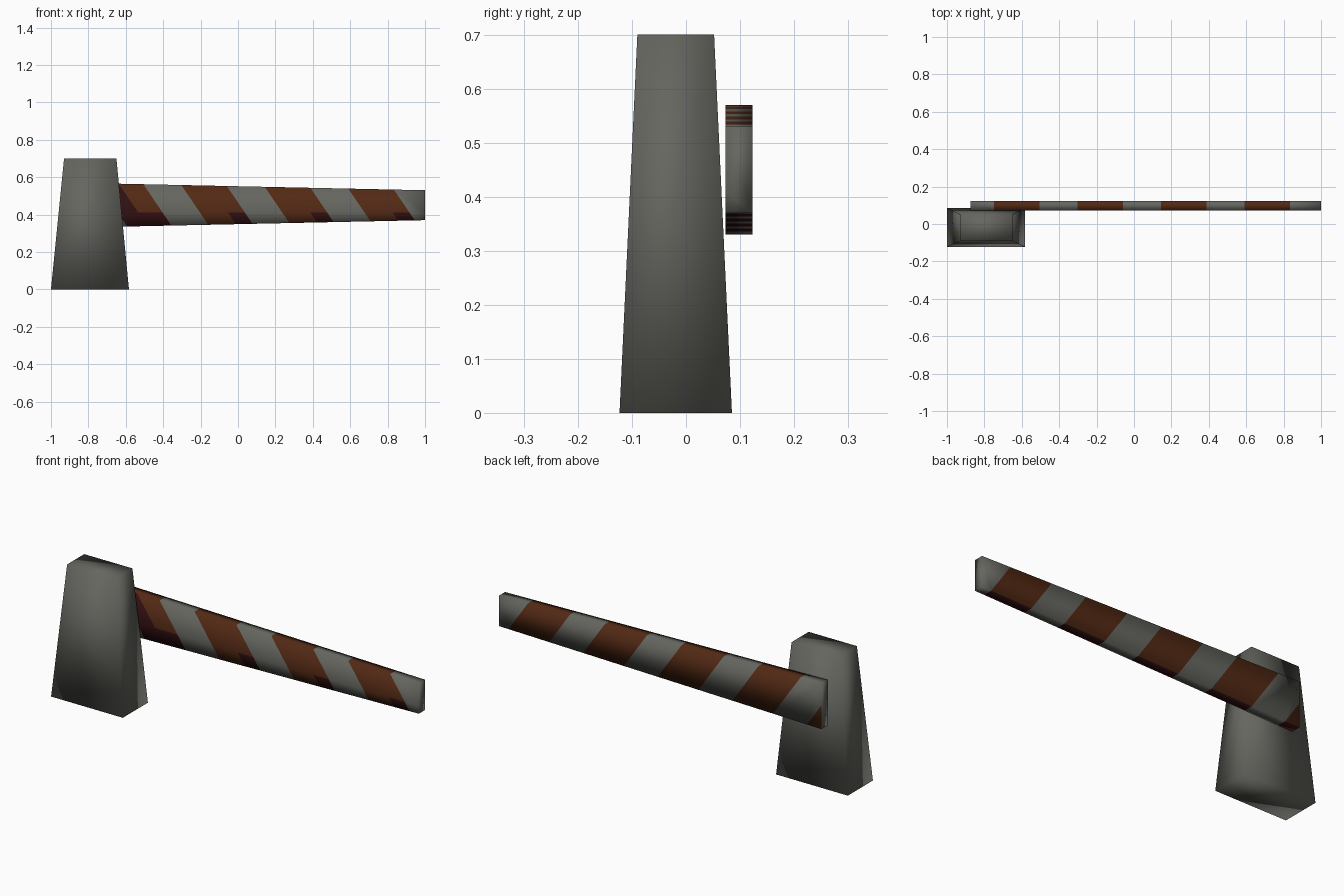
import bpy, bmesh
from mathutils import Vector

if "Cube" in bpy.data.objects:
    bpy.data.objects.remove(bpy.data.objects["Cube"])


def material(name, rgb):
    m = bpy.data.materials.new(name)
    m.diffuse_color = (*rgb, 1)
    m.use_nodes = True
    m.node_tree.nodes["Principled BSDF"].inputs["Base Color"].default_value = m.diffuse_color
    return m


GREY = material("weathered grey", (0.13, 0.132, 0.115))
BROWN = material("rust brown", (0.085, 0.022, 0.007))
MAROON = material("dark maroon", (0.032, 0.005, 0.006))


def tapered_block(corners):
    """Box from eight corners: first end loop of four, then the other end loop."""
    bm = bmesh.new()
    v = [bm.verts.new(c) for c in corners]
    bm.faces.new(v[:4])
    bm.faces.new(v[4:])
    for i in range(4):
        j = (i + 1) % 4
        bm.faces.new((v[i], v[j], v[j + 4], v[i + 4]))
    bmesh.ops.recalc_face_normals(bm, faces=bm.faces[:])
    return bm


def finish(bm, name, mats):
    me = bpy.data.meshes.new(name)
    bm.to_mesh(me)
    bm.free()
    for m in mats:
        me.materials.append(m)
    me.shade_smooth()
    ob = bpy.data.objects.new(name, me)
    bpy.context.collection.objects.link(ob)
    return ob


def rect(x0, x1, y0, y1, z):
    return [(x0, y0, z), (x1, y0, z), (x1, y1, z), (x0, y1, z)]


# Tapered concrete post
post = tapered_block(rect(-1.0, -0.583, -0.123, 0.085, 0)
                     + rect(-0.93, -0.65, -0.09, 0.052, 0.7))
finish(post, "post", [GREY])

# Tapered barrier arm behind the post
Y0, Y1 = 0.073, 0.123


def arm_end(x, z0, z1):
    return [(x, Y0, z0), (x, Y1, z0), (x, Y1, z1), (x, Y0, z1)]


arm = tapered_block(arm_end(-0.873, 0.33, 0.57) + arm_end(1.0, 0.37, 0.53))

# Slanted stripes: s = x + SLOPE * (z - 0.45) is constant along a stripe edge
SLOPE, PITCH, WIDTH = 0.68, 0.44, 0.24
starts = [-1.11 + PITCH * i for i in range(5)]


def cut(bm, point, normal):
    bmesh.ops.bisect_plane(bm, geom=bm.verts[:] + bm.edges[:] + bm.faces[:],
                           plane_co=point, plane_no=normal)


for s in starts:
    for edge in (s, s + WIDTH - 0.09, s + WIDTH):
        cut(arm, Vector((edge, 0, 0.45)), Vector((1, 0, SLOPE)))
cut(arm, Vector((-0.56, 0, 0.45)), Vector((1, 0, SLOPE)))

# Split only the front face to give the dark worn patches
front = [f for f in arm.faces if f.normal.y < -0.9]
geom = list({e for f in front for e in f.edges}) + list({v for f in front for v in f.verts}) + front
bmesh.ops.bisect_plane(arm, geom=geom, plane_co=(0, 0, 0.41), plane_no=(0, 0, 1))

arm.normal_update()
for f in arm.faces:
    c = f.calc_center_median()
    s = c.x + SLOPE * (c.z - 0.45)
    if abs(f.normal.x) > 0.9:
        continue
    for i, a in enumerate(starts):
        if a < s < a + WIDTH:
            worn = f.normal.z < -0.9
            if f.normal.y < -0.9:
                worn = c.z < 0.41 and s > a + WIDTH - 0.09
                if i == 1:
                    worn = c.z < 0.41 or s < -0.56
            f.material_index = 2 if worn else 1
finish(arm, "barrier_arm", [GREY, BROWN, MAROON])
